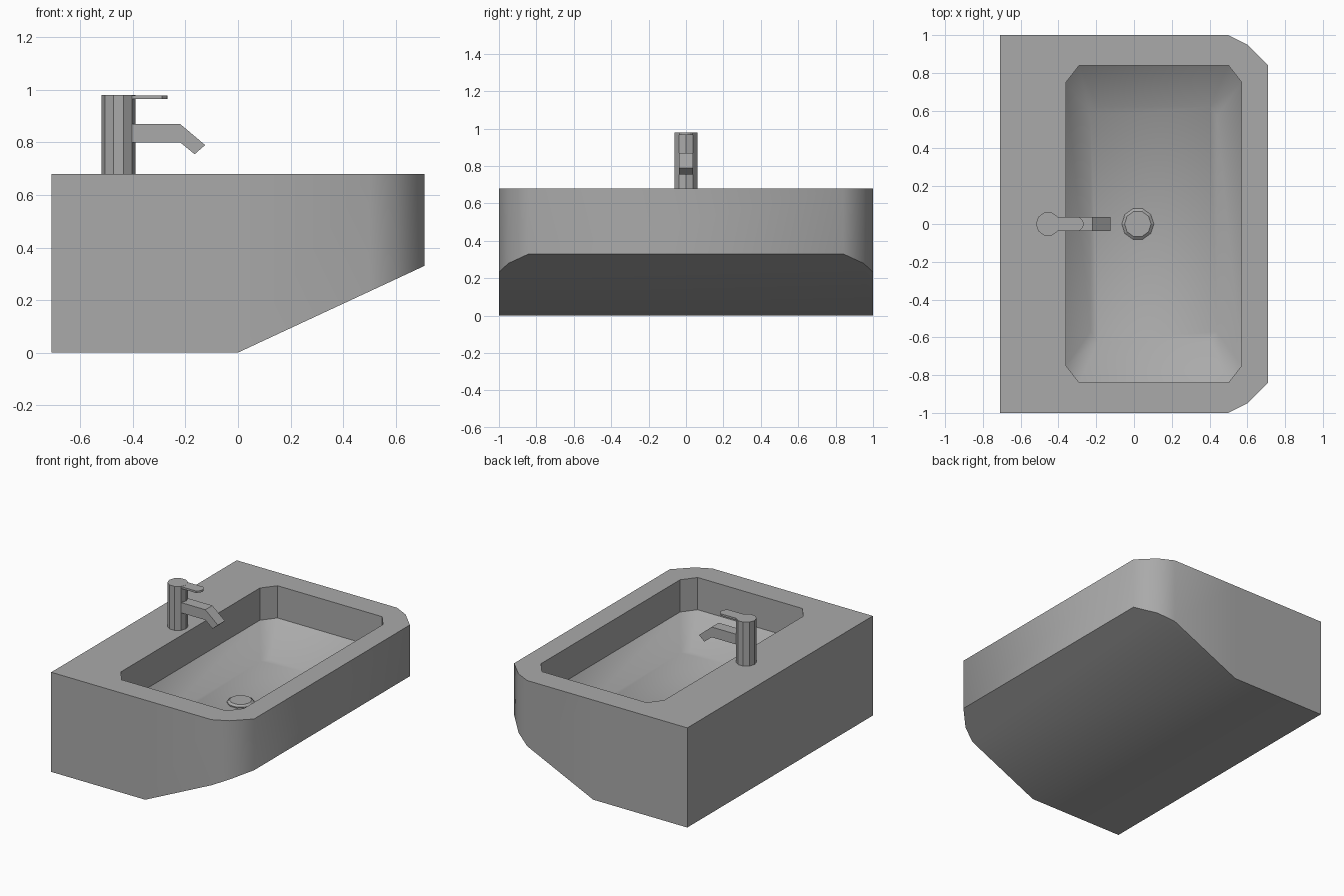
import bpy, bmesh, math

if "Cube" in bpy.data.objects:
    bpy.data.objects.remove(bpy.data.objects["Cube"], do_unlink=True)

mat = bpy.data.materials.new("ceramic_grey")
mat.use_nodes = True
GREY = (0.4, 0.4, 0.4, 1)
mat.diffuse_color = GREY
mat.node_tree.nodes["Principled BSDF"].inputs["Base Color"].default_value = GREY

TOP = 0.68


def finish(name, bm, recalc=True):
    if recalc:
        bmesh.ops.recalc_face_normals(bm, faces=bm.faces[:])
    mesh = bpy.data.meshes.new(name)
    bm.to_mesh(mesh)
    bm.free()
    mesh.materials.append(mat)
    obj = bpy.data.objects.new(name, mesh)
    bpy.context.collection.objects.link(obj)
    return obj


def bridge(bm, a, b):
    n = len(a)
    return [bm.faces.new((a[i], a[(i + 1) % n], b[(i + 1) % n], b[i])) for i in range(n)]


def ring(bm, points, height):
    return [bm.verts.new((x, y, height(x) if callable(height) else height)) for x, y in points]


def loop_edges(bm, verts):
    return [bm.edges.get((verts[i - 1], verts[i])) for i in range(len(verts))]


def mirrored(half):
    """Close a plan outline given its -y half."""
    return half + [(x, -y) for x, y in reversed(half)]


def octagon(x0, x1, y, cx, cy):
    return mirrored([(x0, -y + cy), (x0 + cx, -y), (x1 - cx, -y), (x1, -y + cy)])


# Basin block: straight back, rounded front corners, sloping underside
bm = bmesh.new()
plan = mirrored([(-0.71, -1), (0, -1), (0.5, -1), (0.6, -0.95), (0.71, -0.84)])
under = ring(bm, plan, lambda x: max(0, 0.465 * x))
upper = ring(bm, plan, TOP)
bridge(bm, under, upper)
bm.faces.new((under[0], under[1], under[-2], under[-1]))
bm.faces.new(under[1:-1])

# Bowl: vertical walls, then sloping sides down to the floor
mouth = octagon(-0.36, 0.57, 0.84, 0.07, 0.09)
rim = ring(bm, mouth, TOP)
ledge = ring(bm, mouth, 0.46)
floor = ring(bm, octagon(-0.23, 0.44, 0.62, 0.04, 0.05), 0.285)
walls = bridge(bm, rim, ledge)
bowl = bridge(bm, ledge, floor)
bowl.append(bm.faces.new(floor))
bmesh.ops.triangle_fill(bm, edges=loop_edges(bm, upper) + loop_edges(bm, rim), use_beauty=True)
bmesh.ops.recalc_face_normals(bm, faces=bm.faces[:])
for f in bm.faces:
    f.smooth = True
bowl_set, wall_set = set(bowl), set(walls)
for e in bm.edges:
    faces = set(e.link_faces)
    in_bowl = faces <= bowl_set
    sharp = bool(faces & wall_set) or e.calc_face_angle(0) > math.radians(47)
    e.smooth = in_bowl or not sharp
finish("basin", bm, False)


# Drain: shallow domed plug
bm = bmesh.new()
levels = [(0.083, 0.27), (0.085, 0.293), (0.07, 0.305)]
rings = []
for r, z in levels:
    pts = [(0.02 + r * math.cos(math.tau * i / 10), r * math.sin(math.tau * i / 10))
           for i in range(10)]
    rings.append(ring(bm, pts, z))
for a, b in zip(rings, rings[1:]):
    bridge(bm, a, b)
bm.faces.new(rings[0])
bm.faces.new(rings[-1])
finish("drain_plug", bm)

# Tap column: ten flat sides
bm = bmesh.new()
pts = [(-0.455 + 0.064 * math.cos(math.tau * i / 10), 0.064 * math.sin(math.tau * i / 10))
       for i in range(10)]
low, high = ring(bm, pts, TOP), ring(bm, pts, 0.98)
bridge(bm, low, high)
bm.faces.new(low)
bm.faces.new(high)
finish("tap_column", bm)

# Spout: bent side profile given width
bm = bmesh.new()
profile = [(-0.44, 0.80), (-0.22, 0.80), (-0.165, 0.755), (-0.125, 0.79),
           (-0.22, 0.87), (-0.44, 0.87)]
sides = [[bm.verts.new((x, y, z)) for x, z in profile] for y in (-0.038, 0.038)]
bridge(bm, *sides)
for s in sides:
    bm.faces.new(s)
finish("tap_spout", bm)

# Lever: thin plate with a rounded tip
bm = bmesh.new()
pts = mirrored([(-0.44, -0.038), (-0.29, -0.038), (-0.275, -0.022), (-0.268, -0.008)])
low, high = ring(bm, pts, 0.966), ring(bm, pts, 0.979)
bridge(bm, low, high)
bm.faces.new(low)
bm.faces.new(high)
finish("tap_lever", bm)
